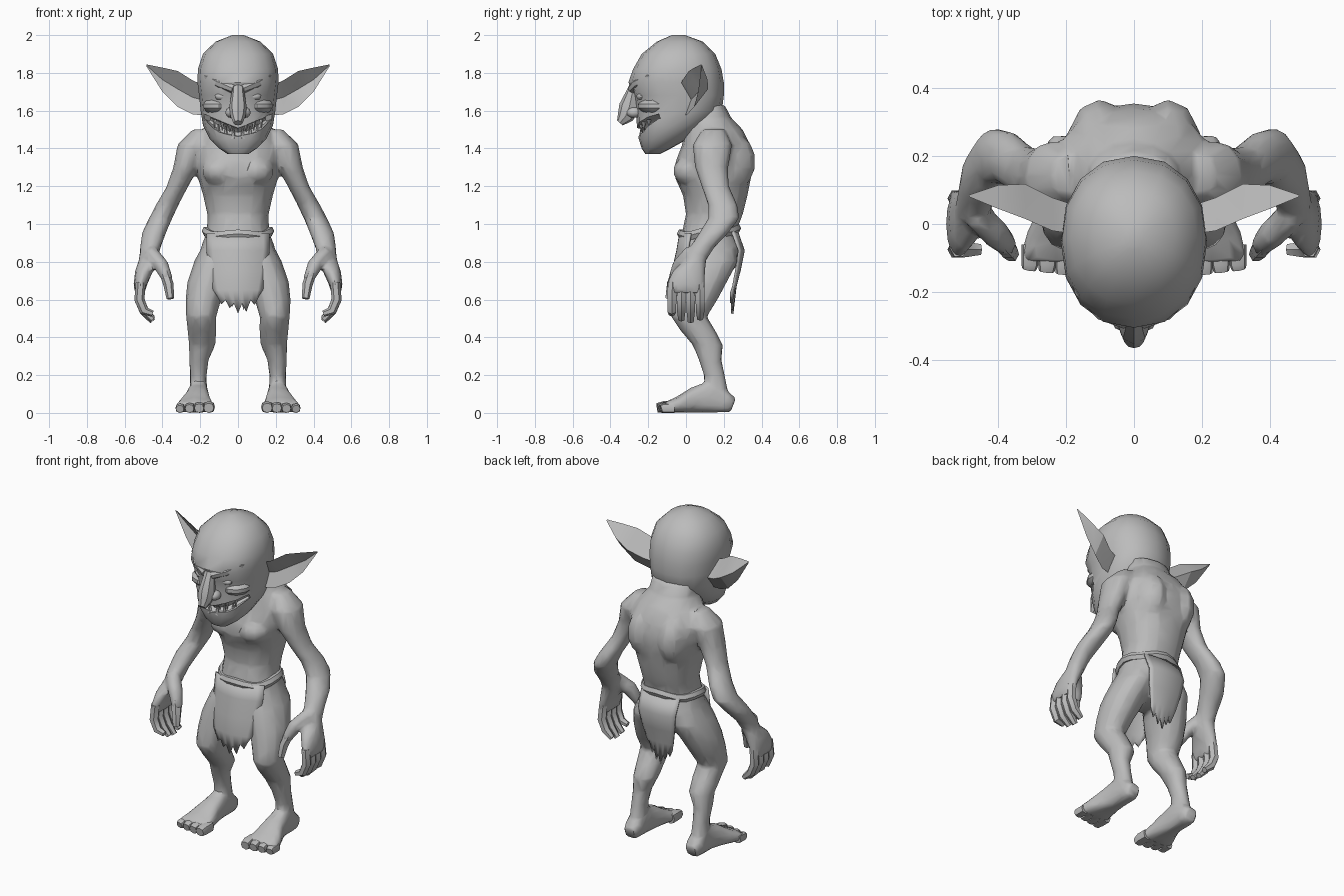
import bpy
import bmesh
import math
import random
from mathutils import Matrix, Vector

random.seed(4)
if "Cube" in bpy.data.objects:
    bpy.data.objects.remove(bpy.data.objects["Cube"])

# One plain grey for the whole figure
grey = bpy.data.materials.new("plain_grey")
grey.use_nodes = True
grey.diffuse_color = (.5, .5, .5, 1)
grey.node_tree.nodes["Principled BSDF"].inputs["Base Color"].default_value = (.5, .5, .5, 1)


def add_object(name, bm, angle=38):
    """Turn a bmesh into a shaded, coloured object."""
    bmesh.ops.recalc_face_normals(bm, faces=bm.faces)
    mesh = bpy.data.meshes.new(name)
    bm.to_mesh(mesh)
    bm.free()
    mesh.materials.append(grey)
    obj = bpy.data.objects.new(name, mesh)
    bpy.context.collection.objects.link(obj)
    smooth(obj, angle)
    return obj


def smooth(obj, angle):
    bpy.ops.object.select_all(action='DESELECT')
    obj.select_set(True)
    bpy.context.view_layer.objects.active = obj
    bpy.ops.object.shade_smooth_by_angle(angle=math.radians(angle))


def pair(obj):
    """Name the part as the left one and add its mirrored right twin."""
    name = obj.name
    obj.name = "left_" + name
    twin = obj.copy()
    twin.data = obj.data.copy()
    twin.name = "right_" + name
    twin.data.transform(Matrix.Scale(-1, 4, (1, 0, 0)))
    twin.data.flip_normals()
    bpy.context.collection.objects.link(twin)
    return [obj, twin]


def fuse(name, parts, voxel, ratio):
    """Melt overlapping parts into one skin with a low face count."""
    bpy.ops.object.select_all(action='DESELECT')
    for part in parts:
        part.select_set(True)
    obj = parts[0]
    bpy.context.view_layer.objects.active = obj
    bpy.ops.object.join()
    obj.name = name
    melt = obj.modifiers.new("melt", 'REMESH')
    melt.mode = 'VOXEL'
    melt.voxel_size = voxel
    relax = obj.modifiers.new("relax", 'SMOOTH')
    relax.iterations = 2
    thin = obj.modifiers.new("thin", 'DECIMATE')
    thin.ratio = ratio
    bake(obj)


def bake(obj):
    """Replace the mesh by its modified result."""
    graph = bpy.context.evaluated_depsgraph_get()
    result = bpy.data.meshes.new_from_object(obj.evaluated_get(graph))
    obj.modifiers.clear()
    obj.data = result
    smooth(obj, 38)


def loft(name, rings, closed=False, angle=38):
    """Skin a list of rings, capping the ends unless the loop is closed."""
    bm = bmesh.new()
    rows = [[bm.verts.new(p) for p in ring] for ring in rings]
    pairs = list(zip(rows, rows[1:]))
    if closed:
        pairs.append((rows[-1], rows[0]))
    else:
        bm.faces.new(rows[0])
        bm.faces.new(rows[-1])
    for low, high in pairs:
        for i in range(len(low)):
            j = (i + 1) % len(low)
            bm.faces.new((low[i], low[j], high[j], high[i]))
    return add_object(name, bm, angle)


def ring(centre, a, b, sides, power=1.0):
    """Superellipse around a centre, spanned by the vectors a and b."""
    points = []
    for i in range(sides):
        c, s = math.cos(math.tau * i / sides), math.sin(math.tau * i / sides)
        points.append(Vector(centre)
                      + a * math.copysign(abs(c) ** power, c)
                      + b * math.copysign(abs(s) ** power, s))
    return points


def stack(name, rows, sides=12, power=.95):
    """Level rings given as height, centre x, centre y, radius x, radius y."""
    return loft(name, [ring((x, y, z), Vector((rx, 0, 0)), Vector((0, ry, 0)), sides, power)
                       for z, x, y, rx, ry in rows])


def body(name, rows, sides, power):
    """Level rings on the centre line: height, front y, back y, half width."""
    return stack(name, [(z, 0, (f + b) / 2, w, (b - f) / 2) for z, f, b, w in rows], sides, power)


def tube(name, rows, ref=(0, 1, 0), sides=8, power=1.0, closed=False):
    """Rings square to a path: x, y, z, radius across ref, radius along ref."""
    pts = [Vector(r[:3]) for r in rows]
    n, rings = len(pts), []
    for i, row in enumerate(rows):
        if closed:
            ahead = pts[(i + 1) % n] - pts[i - 1]
        else:
            ahead = pts[min(i + 1, n - 1)] - pts[max(i - 1, 0)]
        ahead.normalize()
        a = ahead.cross(Vector(ref)).normalized()
        rings.append(ring(pts[i], a * row[3], a.cross(ahead) * row[4], sides, power))
    return loft(name, rings, closed)


def blob(name, centre, size):
    """Low-poly ellipsoid."""
    bm = bmesh.new()
    bmesh.ops.create_uvsphere(bm, u_segments=10, v_segments=7, radius=1,
                              matrix=Matrix.LocRotScale(Vector(centre), None, Vector(size)))
    return add_object(name, bm)


def cloth(name, rows, bend, columns=11):
    """Hanging panel with a torn hem: height, half width, y."""
    bm = bmesh.new()
    grid = []
    for k, (z, w, y) in enumerate(rows):
        line = []
        for i in range(columns):
            u = 2 * i / (columns - 1) - 1
            drop = 0
            if k == len(rows) - 1:
                drop = (i % 2) * random.uniform(.03, .06) - abs(u) * .05
            line.append(bm.verts.new((u * w, y + bend * (u * w) ** 2, z - drop)))
        grid.append(line)
    for top, low in zip(grid, grid[1:]):
        for i in range(columns - 1):
            bm.faces.new((top[i], low[i], low[i + 1], top[i + 1]))
    obj = add_object(name, bm)
    mod = obj.modifiers.new("thickness", 'SOLIDIFY')
    mod.thickness = .012
    mod.offset = 0


# Torso with neck, hips, chest and shoulder blades
skin = [body("torso", [(.72, .04, .22, .12), (.8, -.015, .285, .19), (.88, -.025, .3, .195),
                       (.96, -.02, .265, .165), (1.05, 0, .3, .162), (1.15, -.015, .325, .185),
                       (1.25, -.06, .345, .213), (1.33, -.055, .355, .228), (1.42, -.02, .34, .235),
                       (1.5, -.01, .3, .185), (1.56, 0, .24, .14), (1.63, .02, .205, .13)], 16, .9)]
skin += pair(blob("pectoral", (.095, .03, 1.28), (.1, .1, .08)))
skin += pair(blob("shoulder_blade", (.1, .23, 1.33), (.1, .14, .16)))

# Arms, running down into the palms
skin += pair(stack("arm", [
    (1.5, .19, .145, .05, .06), (1.42, .235, .14, .085, .105), (1.3, .275, .135, .068, .088),
    (1.2, .32, .155, .057, .073), (1.1, .375, .195, .06, .078), (1.03, .41, .2, .062, .082),
    (.95, .445, .145, .064, .077), (.87, .465, .08, .054, .066), (.81, .475, .05, .05, .058),
    (.75, .497, .015, .048, .088), (.68, .517, 0, .036, .102), (.635, .52, 0, .026, .095)]))
skin += pair(tube("thumb_root", [(.465, .03, .85, .04, .045), (.405, -.03, .78, .04, .045),
                                 (.37, -.065, .7, .028, .034)]))

# Legs running into the feet
skin += pair(stack("leg", [
    (.9, .1, .13, .08, .13), (.8, .125, .12, .108, .155), (.69, .16, .08, .11, .135),
    (.6, .183, .05, .095, .118), (.51, .195, .015, .08, .095), (.44, .19, .06, .077, .093),
    (.36, .19, .115, .07, .08), (.28, .207, .128, .052, .06), (.2, .21, .15, .044, .056),
    (.12, .21, .16, .047, .062), (.05, .21, .17, .047, .062)]))
skin += pair(tube("foot", [
    (.21, .25, .04, .04, .04), (.21, .2, .06, .054, .06), (.21, .12, .085, .054, .085),
    (.215, .04, .067, .068, .067), (.225, -.04, .043, .093, .043), (.229, -.11, .028, .108, .028)],
    ref=(0, 0, 1), sides=12, power=.75))
fuse("body", skin, .012, .08)

# Fingers, thumbs and toes
for i, reach in enumerate((.525, .495, .485, .5)):
    y = -.075 + i * .05
    pair(tube("finger", [(.515, y * .95, .69, .026, .028), (.522, y, .6, .027, .028),
                         (.497, y, .54, .025, .025), (.452, y, reach, .016, .018)], sides=6))
pair(tube("thumb", [(.387, -.05, .74, .028, .034), (.368, -.075, .68, .027, .03),
                    (.358, -.09, .605, .02, .022)], sides=6))
for i in range(4):
    x, size = .153 + i * .051, .031 - i * .002
    pair(tube("toe", [(x, -.06, size, size, size), (x, -.12, size, size, size),
                      (x + .002, -.153 + i * .007, size * .85, size * .85, size * .8)],
              ref=(0, 0, 1), power=.75))

# Head with a mouth cut into it
head = body("head", [(1.37, -.215, -.14, .055), (1.4, -.235, -.08, .1), (1.45, -.25, .01, .15),
                     (1.52, -.26, .11, .185), (1.6, -.265, .19, .198), (1.68, -.275, .2, .206),
                     (1.75, -.305, .2, .215), (1.82, -.28, .188, .212), (1.9, -.235, .155, .186),
                     (1.965, -.155, .09, .12), (2, -.075, -.005, .03)], 16, .9)
half = [(.165, -.13, 1.565, .015, .03), (.1, -.245, 1.515, .03, .06)]
mirrored = [(-x, *rest) for x, *rest in reversed(half)]
cutter = tube("mouth_cutter", half + [(0, -.285, 1.485, .028, .06)] + mirrored)
cutter.hide_render = True
cut = head.modifiers.new("mouth", 'BOOLEAN')
cut.operation = 'DIFFERENCE'
cut.object = cutter
bake(head)
bpy.data.objects.remove(cutter)

# Face: hooked nose, brows, eyes, cheeks and teeth
tube("nose", [(0, -.26, 1.75, .03, .03), (0, -.285, 1.69, .035, .035), (0, -.3, 1.62, .046, .055),
              (0, -.32, 1.57, .04, .045), (0, -.35, 1.535, .024, .02)])
pair(blob("nostril", (.038, -.275, 1.59), (.03, .04, .028)))
pair(tube("brow", [(.02, -.28, 1.715, .025, .03), (.09, -.25, 1.745, .032, .035),
                   (.15, -.19, 1.775, .028, .03), (.185, -.12, 1.785, .012, .018)]))
pair(blob("eye", (.085, -.232, 1.675), (.04, .03, .022)))
pair(blob("cheek", (.1, -.15, 1.625), (.09, .105, .05)))
for x in (.025, .065, .105):
    base = -.24 + 4 * x * x
    lift = 1.462 + 2 * x * x
    pair(tube("lower_tooth", [(x, base, lift - .01, .014, .014), (x, base, lift + .045, .003, .003)], sides=5))
    pair(tube("upper_tooth", [(x + .018, base, lift + .07, .012, .012),
                              (x + .018, base, lift + .025, .002, .002)], sides=5))

# Cupped, pointed ears: outer edge x, top height, bottom height, rim depth
ear = []
for x, top, low, y in [(.17, 1.73, 1.575, -.03), (.24, 1.76, 1.58, -.02), (.32, 1.81, 1.62, .015),
                       (.4, 1.828, 1.7, .045), (.485, 1.845, 1.835, .08)]:
    mid, deep = (top + low) / 2, (top - low) * .3
    ear.append([Vector(p) for p in ((x, y, top), (x, y + deep * 1.1, mid), (x, y + deep * .5, low),
                                    (x, y + deep * 1.8, mid))])
pair(loft("ear", ear, angle=25))

# Rolled waistband and torn loincloth
band = []
for i in range(20):
    t = math.tau * i / 20
    band.append((.17 * math.cos(t), .122 + .148 * math.sin(t),
                 .955 + .015 * math.sin(t) + .008 * math.cos(4 * t), .022, .026))
tube("waistband", band, ref=(0, 0, 1), sides=6, closed=True)
cloth("front_loincloth", [(.95, .165, -.03), (.86, .165, -.045), (.75, .15, -.07),
                          (.65, .13, -.08), (.57, .11, -.08)], 2)
cloth("back_loincloth", [(.96, .13, .27), (.86, .125, .305), (.76, .11, .285),
                         (.67, .09, .262), (.58, .075, .245)], -1.5)
